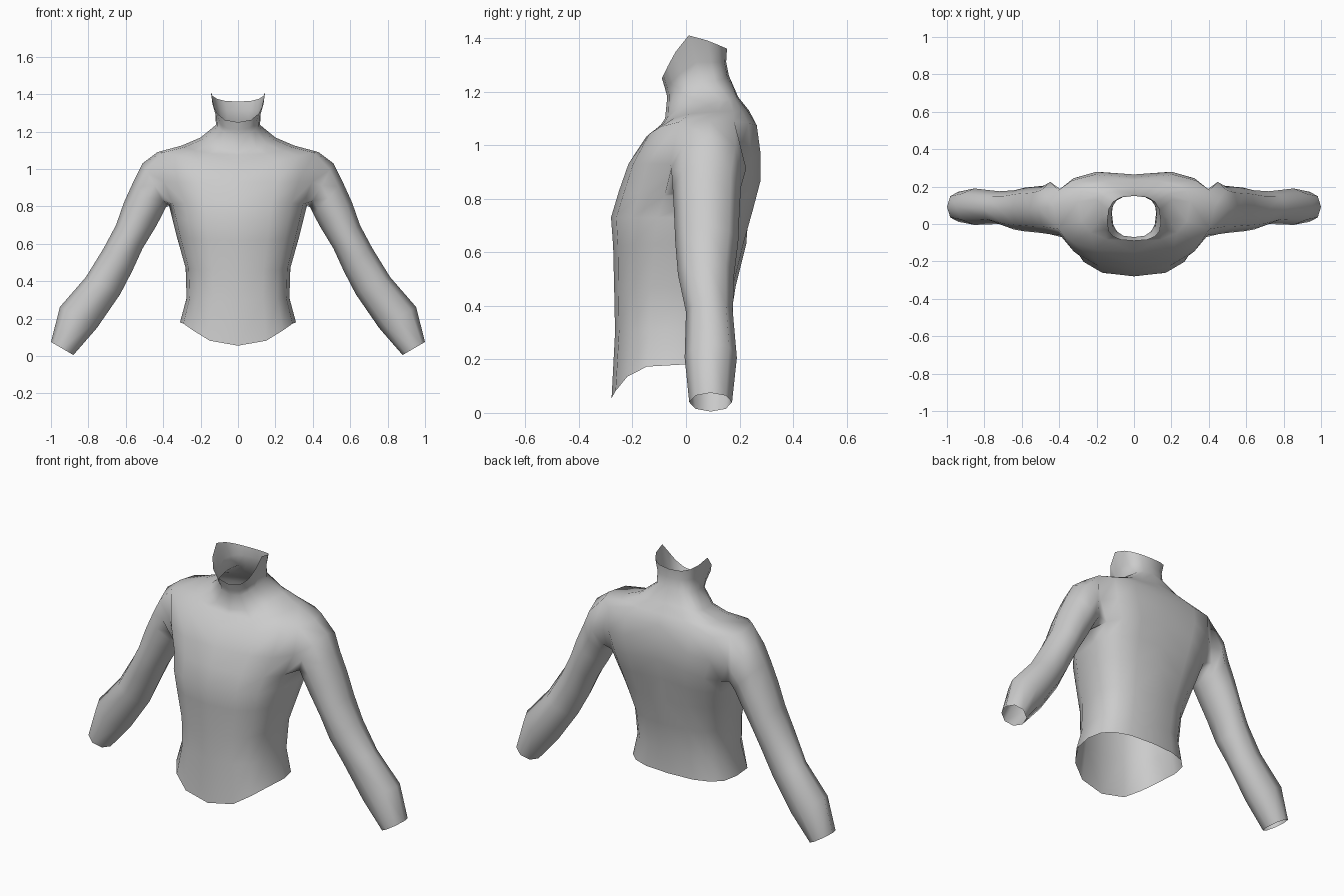
import bpy, bmesh, math

skin = bpy.data.materials.new("plain_grey")
skin.diffuse_color = (0.6, 0.6, 0.6, 1)

# Torso rings, hem to collar: z front/side/back, y front/back, half width, y of side, slope power
RINGS = [
    (0.055, 0.18, 0.18, -0.278, 0.16, 0.31, -0.02, 3),
    (0.30, 0.31, 0.31, -0.265, 0.16, 0.275, -0.01, 3),
    (0.45, 0.47, 0.47, -0.268, 0.185, 0.28, 0.0, 3),
    (0.62, 0.63, 0.63, -0.272, 0.225, 0.325, 0.03, 3),
    (0.73, 0.73, 0.76, -0.28, 0.26, 0.35, 0.06, 3),
    (0.83, 0.81, 0.88, -0.25, 0.29, 0.37, 0.08, 3),
    (0.93, 0.93, 0.98, -0.215, 0.29, 0.42, 0.09, 3),
    (1.03, 1.09, 1.07, -0.15, 0.275, 0.43, 0.09, 3),
    (1.075, 1.125, 1.13, -0.095, 0.235, 0.30, 0.12, 2),
    (1.10, 1.168, 1.18, -0.078, 0.195, 0.20, 0.13, 2),
    (1.18, 1.235, 1.26, -0.07, 0.16, 0.118, 0.06, 2),
    (1.21, 1.31, 1.31, -0.078, 0.15, 0.122, 0.04, 1),
    (1.25, 1.41, 1.36, -0.09, 0.153, 0.145, 0.01, 1),
]
COLS = 8            # quads from front centre to back centre
SPINE_ROWS = range(4, 8)

# Arm rings, shoulder to wrist: outer x, z, inner x, z, y front, y back
ARM = [
    (0.51, 1.03, 0.385, 0.795, -0.055, 0.225),
    (0.56, 0.93, 0.405, 0.755, -0.05, 0.205),
    (0.61, 0.82, 0.44, 0.69, -0.045, 0.20),
    (0.652, 0.70, 0.51, 0.575, -0.04, 0.195),
    (0.717, 0.578, 0.565, 0.455, -0.03, 0.18),
    (0.813, 0.422, 0.63, 0.33, 0.0, 0.175),
    (0.952, 0.262, 0.754, 0.15, -0.005, 0.19),
    (1.0, 0.075, 0.88, 0.005, 0.012, 0.172),
]

bm = bmesh.new()

# Half torso grid
grid = []
for r, (zf, zs, zb, yf, yb, w, ys, q) in enumerate(RINGS):
    row = []
    for j in range(COLS + 1):
        t = math.pi * j / COLS
        s, c = max(0.0, math.sin(t)), abs(math.cos(t))
        if j in (0, COLS):
            s = 0.0
        front = j <= COLS // 2
        y = ys + ((yf if front else yb) - ys) * c ** 0.75
        z = zs + ((zf if front else zb) - zs) * c ** q
        if j == COLS and r in SPINE_ROWS:
            y -= 0.025      # spine groove
        row.append(bm.verts.new((w * s ** 0.75, y, z)))
    grid.append(row)

for r in range(len(grid) - 1):
    for j in range(COLS):
        if r in (5, 6) and j in (3, 4):
            continue        # armhole
        bm.faces.new((grid[r][j], grid[r][j + 1], grid[r + 1][j + 1], grid[r + 1][j]))

# Arm grows out of the armhole loop
prev = [grid[r][j] for r, j in
        ((5, 4), (5, 3), (6, 3), (7, 3), (7, 4), (7, 5), (6, 5), (5, 5))]
for ox, oz, ix, iz, yf, yb in ARM:
    ring = []
    for k in range(8):
        c, s = math.cos(k * math.pi / 4), math.sin(k * math.pi / 4)
        ring.append(bm.verts.new(((ox + ix) / 2 + c * (ix - ox) / 2,
                                  (yf + yb) / 2 - s * (yb - yf) / 2,
                                  (oz + iz) / 2 + c * (iz - oz) / 2)))
    for k in range(8):
        n = (k + 1) % 8
        bm.faces.new((prev[k], ring[k], ring[n], prev[n]))
    prev = ring

for f in bm.faces:
    f.smooth = True

mesh = bpy.data.meshes.new("torso_with_arms")
bm.to_mesh(mesh)
bm.free()
mesh.materials.append(skin)
body = bpy.data.objects.new("torso_with_arms", mesh)
bpy.context.collection.objects.link(body)

# Other half
mirror = body.modifiers.new("mirror", 'MIRROR')
mirror.use_axis[0] = True
mirror.use_clip = True
mirror.merge_threshold = 0.001
